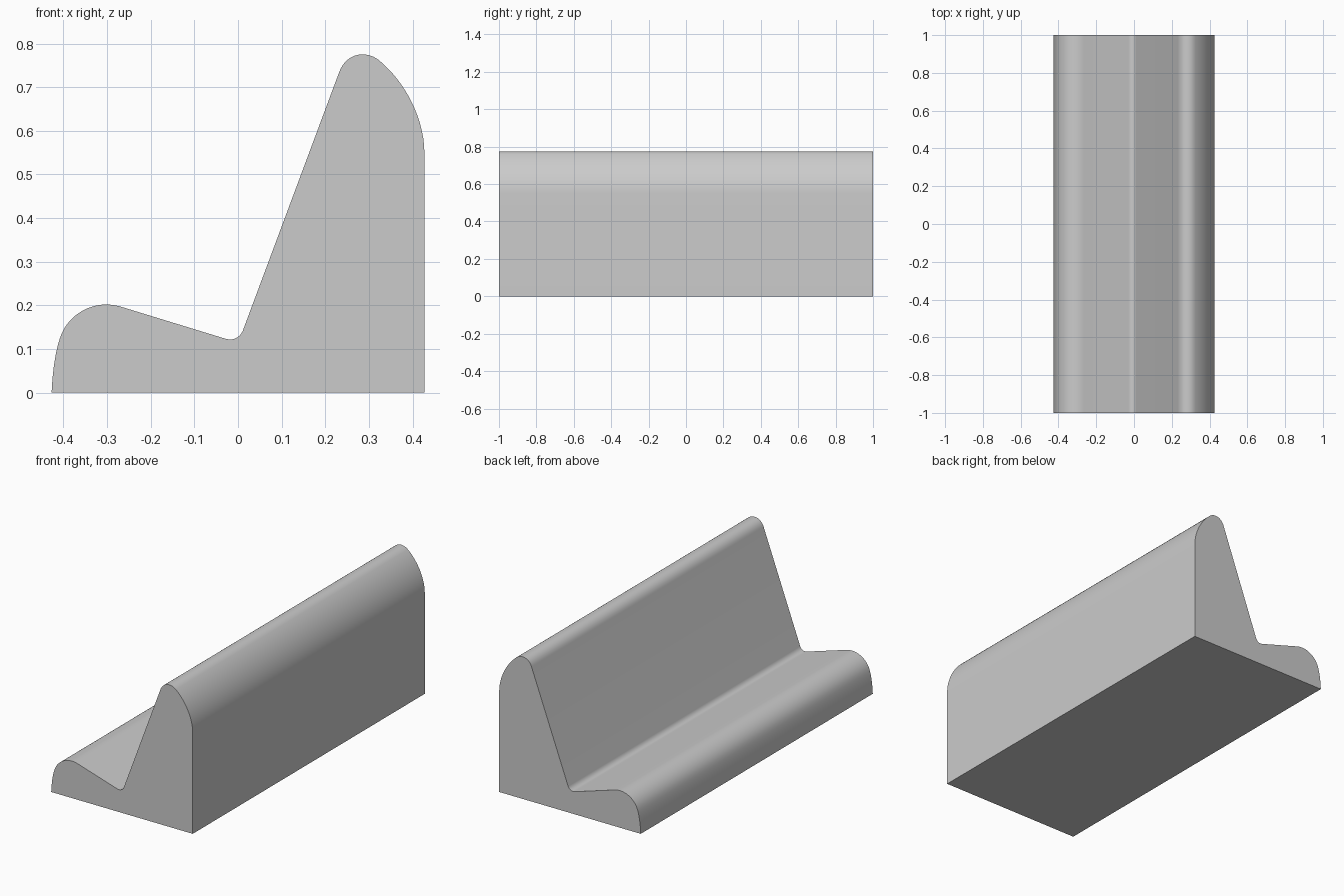
import bpy
import bmesh
import math
from mathutils import Vector
from mathutils.geometry import interpolate_bezier

cube = bpy.data.objects.get("Cube")
if cube:
    bpy.data.objects.remove(cube, do_unlink=True)

HALF_LENGTH = 1.0
STEPS = 14

# Single plain grey
grey = bpy.data.materials.new("plain grey")
grey.use_nodes = True
colour = (0.6, 0.6, 0.6, 1)
grey.diffuse_color = colour
grey.node_tree.nodes["Principled BSDF"].inputs["Base Color"].default_value = colour

# Rounded stretches of the cross-section (x, z): start, two handles, end.
# Straight flanks are the gaps between one stretch and the next.
curves = [
    ((-0.427, 0.0), (-0.425, 0.05), (-0.418, 0.095), (-0.408, 0.125)),    # low lip, outer side
    ((-0.408, 0.125), (-0.392, 0.175), (-0.345, 0.202), (-0.303, 0.202)), # low lip, crown
    ((-0.303, 0.202), (-0.29, 0.202), (-0.277, 0.2), (-0.265, 0.196)),    # crown into slope
    ((-0.03, 0.124), (-0.012, 0.118), (0.004, 0.126), (0.011, 0.142)),    # groove
    ((0.232, 0.735), (0.242, 0.761), (0.262, 0.775), (0.285, 0.775)),     # ridge, inner side
    ((0.285, 0.775), (0.3, 0.775), (0.313, 0.77), (0.325, 0.76)),         # ridge top
    ((0.325, 0.76), (0.39, 0.705), (0.427, 0.62), (0.427, 0.55)),         # ridge, outer shoulder
]
profile = []
for points in curves:
    for p in interpolate_bezier(*(Vector(c) for c in points), STEPS):
        if not profile or (p - profile[-1]).length > 1e-5:
            profile.append(p)
profile.append(Vector((0.427, 0.0)))

# Extrude the cross-section along the length
bm = bmesh.new()
end = bm.faces.new([bm.verts.new((p.x, -HALF_LENGTH, p.y)) for p in profile])
extruded = bmesh.ops.extrude_face_region(bm, geom=[end], use_keep_orig=True)
far_verts = [g for g in extruded["geom"] if isinstance(g, bmesh.types.BMVert)]
bmesh.ops.translate(bm, verts=far_verts, vec=(0, 2 * HALF_LENGTH, 0))
bmesh.ops.recalc_face_normals(bm, faces=bm.faces)
mesh = bpy.data.meshes.new("backed_rail")
bm.to_mesh(mesh)
bm.free()
mesh.materials.append(grey)

rail = bpy.data.objects.new("backed_rail", mesh)
bpy.context.collection.objects.link(rail)

# Smooth the rounded edges, keep the ends and base crisp
bpy.ops.object.select_all(action="DESELECT")
rail.select_set(True)
bpy.context.view_layer.objects.active = rail
bpy.ops.object.shade_smooth_by_angle(angle=math.radians(30))
